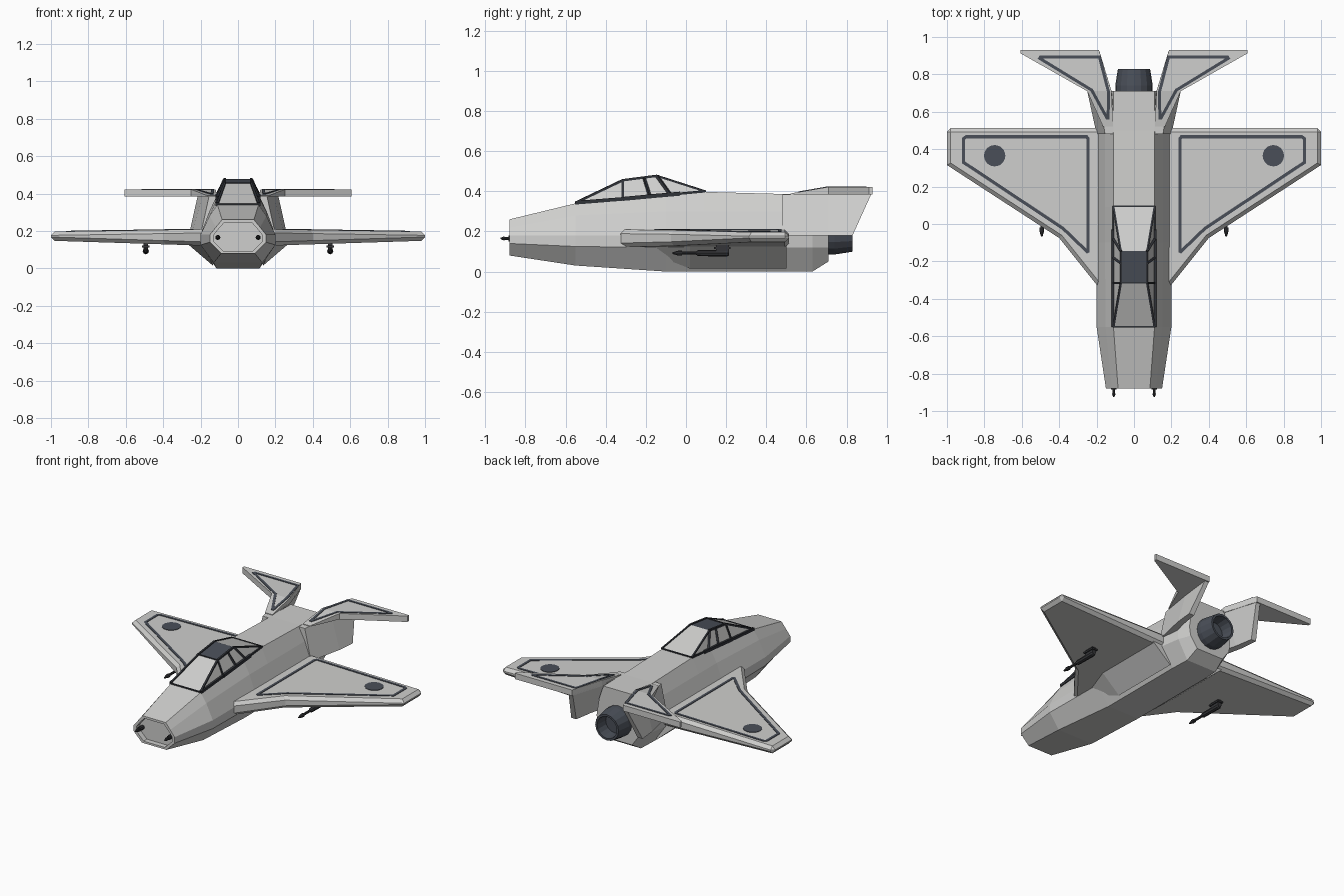
import bpy, bmesh, math
from mathutils import Vector

if "Cube" in bpy.data.objects:
    bpy.data.objects.remove(bpy.data.objects["Cube"])


def material(name, rgb):
    m = bpy.data.materials.new(name)
    m.diffuse_color = (*rgb, 1)
    m.use_nodes = True
    m.node_tree.nodes["Principled BSDF"].inputs["Base Color"].default_value = m.diffuse_color
    return m


HULL = material("light grey hull", (0.62, 0.62, 0.61))
DARK = material("slate trim", (0.068, 0.078, 0.098))
FRAME = material("dark canopy frame", (0.03, 0.033, 0.04))
GUN = material("gunmetal", (0.035, 0.036, 0.04))


def build(name, verts, faces, mat, mirror=False, bevel=0):
    bm = bmesh.new()
    vs = [bm.verts.new(v) for v in verts]
    for f in faces:
        bm.faces.new([vs[i] for i in f])
    bmesh.ops.recalc_face_normals(bm, faces=bm.faces)
    me = bpy.data.meshes.new(name)
    bm.to_mesh(me)
    bm.free()
    me.materials.append(mat)
    ob = bpy.data.objects.new(name, me)
    bpy.context.collection.objects.link(ob)
    if bevel:
        b = ob.modifiers.new("bevel", 'BEVEL')
        b.width, b.segments, b.limit_method = bevel, 1, 'ANGLE'
        b.angle_limit = math.radians(60)
    if mirror:
        ob.modifiers.new("mirror", 'MIRROR')
    return ob


def loft(name, rings, mat, caps=(True, True), **kw):
    n = len(rings[0])
    verts = [p for r in rings for p in r]
    faces = [(k*n+i, k*n+(i+1) % n, (k+1)*n+(i+1) % n, (k+1)*n+i)
             for k in range(len(rings)-1) for i in range(n)]
    if caps[0]:
        faces.append(range(n))
    if caps[1]:
        faces.append(range(len(verts)-n, len(verts)))
    return build(name, verts, faces, mat, **kw)


def slab(name, outline, low, high, mat, **kw):
    return loft(name, [[(x, y, f(x, y)) for x, y in outline] for f in (low, high)], mat, **kw)


def inset(pts, d):
    # mitred inward offset of a counter-clockwise outline
    out = []
    for i, p in enumerate(pts):
        p, a, b = Vector(p), Vector(pts[i-1]), Vector(pts[(i+1) % len(pts)])
        n1, n2 = (Vector((-e.y, e.x)).normalized() for e in (p-a, b-p))
        out.append(p + (n1+n2) * d / (1 + n1.dot(n2)))
    return out


def stripe(name, outline, width, surface):
    # closed painted band lying on a surface
    rings = []
    for pts, h in ((outline, 0), (outline, .003), (inset(outline, width), .003), (inset(outline, width), 0)):
        rings.append([(x, y, surface(x, y)+h) for x, y in pts])
    loft(name, rings + [rings[0]], DARK, caps=(False, False), mirror=True)


def tube(name, x, z, steps, mat, n=10, mirror=True, caps=(True, True)):
    rings = [[(x+r*math.cos(2*math.pi*i/n), y, z+r*math.sin(2*math.pi*i/n))
              for i in range(n)] for y, r in steps]
    return loft(name, rings, mat, caps=caps, mirror=mirror)


def beam(name, p, q, w, mirror=True):
    p, q = Vector(p), Vector(q)
    d = (q-p).normalized()
    s = d.cross(Vector((0, 0, 1)) if abs(d.z) < .9 else Vector((0, 1, 0))).normalized()*w/2
    t = d.cross(s).normalized()*w/2
    loft(name, [[c+s+t, c-s+t, c-s-t, c+s-t] for c in (p, q)], FRAME, mirror=mirror)


# Fuselage: half sections from top edge to belly, reflected
def section(y, half):
    return [(x, y, z) for x, z in half] + [(-x, y, z) for x, z in reversed(half)]


nose = [(.085, .26), (.118, .22), (.15, .18), (.15, .14), (.09, .08)]
nose_in = [(.073, .245), (.102, .213), (.13, .178), (.13, .145), (.078, .093)]
loft("fuselage", [
    section(-.845, nose_in), section(-.88, nose_in), section(-.88, nose),
    section(-.55, [(.11, .34), (.152, .28), (.2, .18), (.2, .125), (.13, .03)]),
    section(-.1, [(.11, .383), (.155, .3), (.2, .18), (.2, .12), (.115, 0)]),
    section(.09, [(.11, .397), (.155, .3), (.2, .18), (.2, .12), (.115, 0)]),
    section(.5, [(.11, .386), (.155, .3), (.2, .18), (.2, .12), (.115, 0)]),
    section(.63, [(.11, .386), (.15, .3), (.185, .18), (.18, .12), (.11, 0)]),
    section(.71, [(.11, .386), (.14, .3), (.16, .18), (.15, .12), (.1, .05)]),
], HULL)

# Exhaust nozzle with hollow end
tube("exhaust_nozzle", 0, .185, [(.69, .1), (.74, .1), (.83, .086), (.83, .072), (.75, .065)],
     DARK, n=16, mirror=False)

# Canopy
A, B, C, D = (.11, -.55, .343), (.07, -.315, .455), (.07, -.145, .477), (.11, .095, .4)
E, F = (.11, -.315, .362), (.11, -.145, .378)
right = [A, B, C, D, E, F]
canopy = build("canopy", right + [(-x, y, z) for x, y, z in right],
               [(0, 6, 7, 1), (1, 7, 8, 2), (2, 8, 9, 3), (0, 1, 4), (1, 2, 5, 4), (2, 3, 5),
                (6, 7, 10), (7, 8, 11, 10), (8, 9, 11)], HULL)
canopy.data.materials.append(DARK)
canopy.data.polygons[1].material_index = 1  # dark roof panel
for i, (p, q, w) in enumerate([
        (A, B, .012), (B, C, .012), (C, D, .01), (A, E, .018), (E, F, .02),
        (F, (.11, -.03, .388), .02), ((.11, -.03, .388), D, .012), (B, E, .012),
        ((.07, -.21, .468), (.111, -.18, .376), .012), (C, (.11, -.08, .386), .014)]):
    beam(f"canopy_frame_{i}", p, q, w)
for nm, p in (("front", A), ("brow", B), ("rear", D)):
    beam("canopy_frame_" + nm, p, (-p[0], p[1], p[2]), .008, mirror=False)


# Wings with painted band and roundel disc
def wing_top(x, y):
    return .209 - .016*(x-.2)


def wing_low(x, y):
    return .122 + .032*(x-.2)


slab("wing", [(.15, -.33), (.2, -.325), (.4, -.075), (1, .315), (1, .513), (.15, .513)],
     wing_low, wing_top, HULL, mirror=True, bevel=.02)
stripe("wing_stripe", [(.237, -.15), (.252, -.158), (.385, -.03), (.92, .325),
                       (.92, .46), (.9, .475), (.25, .475), (.237, .46)][::1], .017, wing_top)
disc = [(.745+.057*math.cos(i*math.pi/12), .365+.057*math.sin(i*math.pi/12)) for i in range(24)]
slab("wing_disc", disc, wing_top, lambda x, y: wing_top(x, y)+.003, DARK, mirror=True)

# Fairing below the wing root
loft("wing_root_fairing", [
    [(.1, -.2, .12), (.2, -.2, .135), (.17, -.2, .1)],
    [(.1, .02, .13), (.275, .02, .135), (.135, .02, .015)],
    [(.1, .5, .13), (.275, .5, .135), (.135, .5, .015)]], HULL, mirror=True)


# Tail: canted side plates carrying flat stabilizers
def tail_top(x, y):
    return .389 + .033*min(1, max(0, (y-.52)/.19))


def tail_low(x, y):
    return .383


loft("tail_side_plate", [
    [(.1, .48, .384), (.155, .48, .384), (.2, .48, .18), (.15, .48, .18)],
    [(.12, .71, .39), (.19, .71, .39), (.25, .71, .18), (.205, .71, .18)],
    [(.185, .925, .39), (.215, .925, .39), (.262, .83, .18), (.225, .83, .18)]], HULL, mirror=True)
slab("stabilizer_root", [(.112, .52), (.165, .52), (.25, .71), (.12, .71)],
     tail_low, tail_top, HULL, mirror=True)
slab("stabilizer", [(.12, .71), (.25, .71), (.606, .912), (.606, .929), (.187, .929)],
     tail_low, tail_top, HULL, mirror=True)
stripe("stabilizer_stripe", [(.13, .56), (.15, .56), (.232, .71), (.515, .883),
                             (.505, .9), (.178, .9), (.129, .71)], .016, tail_top)

# Nose guns
tube("nose_gun", .108, .165, [(-.84, .014), (-.885, .014), (-.885, .007), (-.905, .007),
                              (-.905, .011), (-.925, .003)], GUN, n=8)

# Under-wing cannons on pylons
tube("wing_cannon", .493, .092, [(.215, .012), (.205, .017), (.06, .015), (.05, .008), (-.02, .008),
                                 (-.02, .012), (-.04, .012), (-.068, .004)], GUN, n=8)
slab("cannon_pylon", [(.48, .15), (.506, .15), (.506, .215), (.48, .215)],
     lambda x, y: .095, lambda x, y: .14, GUN, mirror=True)
slab("cannon_mount", [(.473, .14), (.513, .14), (.513, .222), (.473, .222)],
     lambda x, y: .112, lambda x, y: .122, GUN, mirror=True)
